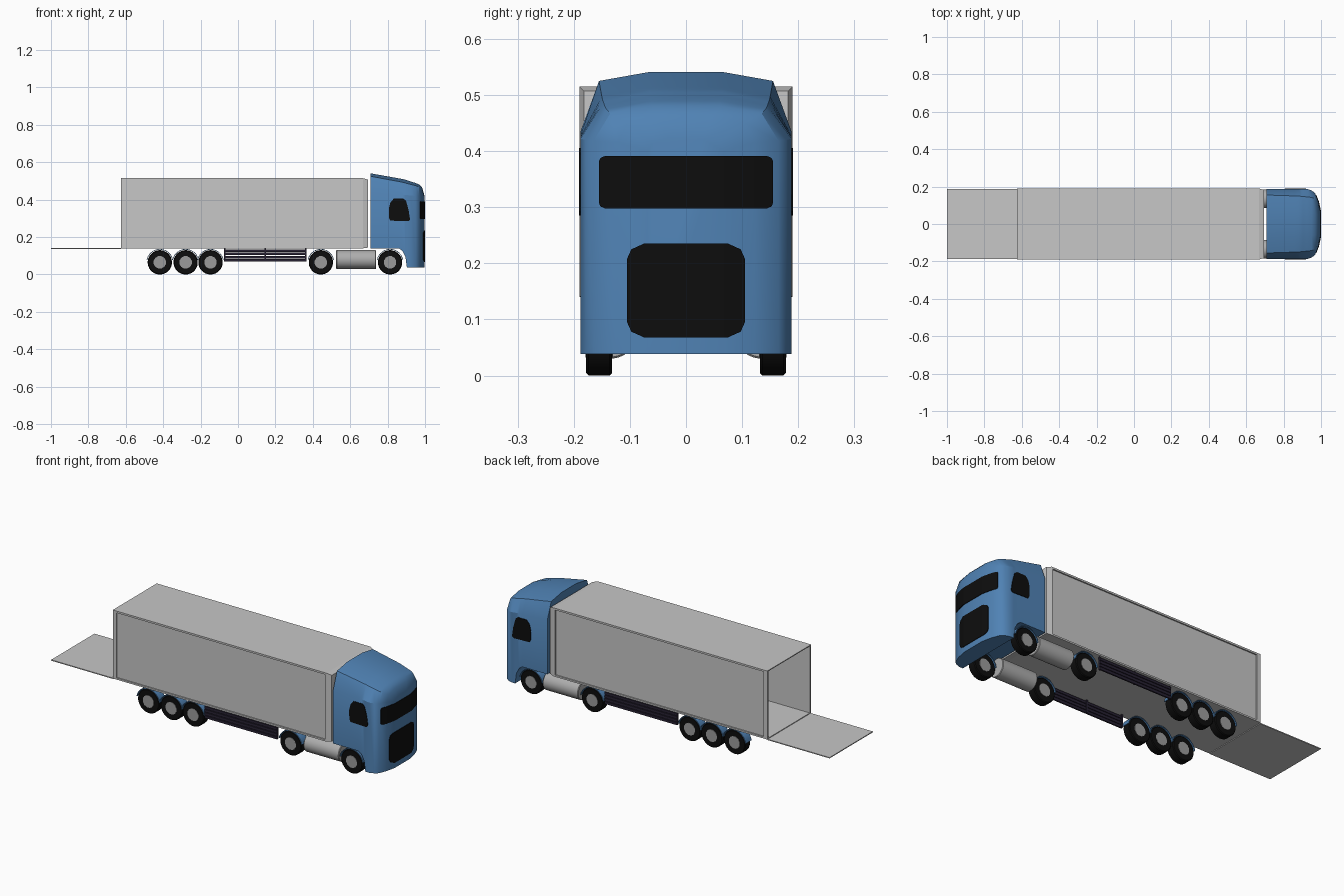
import bpy, bmesh, math
from mathutils import Matrix

if "Cube" in bpy.data.objects:
    bpy.data.objects.remove(bpy.data.objects["Cube"])


def mat(name, r, g, b):
    m = bpy.data.materials.new(name)
    m.diffuse_color = (r, g, b, 1)
    m.use_nodes = True
    m.node_tree.nodes["Principled BSDF"].inputs["Base Color"].default_value = m.diffuse_color
    return m


BLUE = mat("cab_blue", 0.08, 0.225, 0.46)
GREY = mat("trailer_grey", 0.57, 0.57, 0.57)
METAL = mat("tank_metal", 0.42, 0.42, 0.42)
RIM = mat("rim_grey", 0.33, 0.33, 0.33)
BLACK = mat("black", 0.004, 0.004, 0.004)
GUARD = mat("guard_dark", 0.02, 0.015, 0.032)


def finish(bm, name, material, smooth=None):
    bmesh.ops.recalc_face_normals(bm, faces=bm.faces)
    me = bpy.data.meshes.new(name)
    bm.to_mesh(me)
    bm.free()
    ob = bpy.data.objects.new(name, me)
    bpy.context.collection.objects.link(ob)
    me.materials.append(material)
    if smooth:
        bpy.ops.object.select_all(action='DESELECT')
        ob.select_set(True)
        bpy.context.view_layer.objects.active = ob
        bpy.ops.object.shade_smooth_by_angle(angle=math.radians(smooth))
    return ob


def add_box(bm, x0, x1, y0, y1, z0, z1):
    m = Matrix.Translation(((x0 + x1) / 2, (y0 + y1) / 2, (z0 + z1) / 2))
    bmesh.ops.create_cube(bm, size=1, matrix=m @ Matrix.Diagonal((x1 - x0, y1 - y0, z1 - z0, 1)))


def boxes(name, material, *dims):
    bm = bmesh.new()
    for d in dims:
        add_box(bm, *d)
    return finish(bm, name, material)


def loft(name, material, rings, smooth=None):
    """Skin closed rings of equal length and cap both ends."""
    bm = bmesh.new()
    vs = [[bm.verts.new(p) for p in r] for r in rings]
    n = len(vs[0])
    for a, b in zip(vs, vs[1:]):
        for i in range(n):
            j = (i + 1) % n
            bm.faces.new((a[i], a[j], b[j], b[i]))
    bm.faces.new(vs[0])
    bm.faces.new(vs[-1])
    return finish(bm, name, material, smooth)


def cylinder(name, material, axis, centre, r, length, seg, bevel=0.0):
    """Cylinder with rounded end edges, along x or y."""
    h = length / 2
    prof = [(-h, r - bevel), (-h + bevel, r), (h - bevel, r), (h, r - bevel)] if bevel else [(-h, r), (h, r)]
    rings = []
    for d, rad in prof:
        ring = []
        for i in range(seg):
            a = 2 * math.pi * (i + 0.5) / seg
            u, v = rad * math.cos(a), rad * math.sin(a)
            off = (d, u, v) if axis == 'x' else (u, d, v)
            ring.append([c + o for c, o in zip(centre, off)])
        rings.append(ring)
    return loft(name, material, rings, 35)


# ---- cab: cross-sections along x (x, bottom, half width, shoulder z, roof edge y/z, crown y/z)
stations = [
    (0.708, 0.14, 0.188, 0.435, 0.155, 0.525, 0.065, 0.541),
    (0.86, 0.14, 0.188, 0.428, 0.15, 0.497, 0.065, 0.514),
    (0.88, 0.125, 0.188, 0.427, 0.149, 0.493, 0.065, 0.510),
    (0.895, 0.095, 0.188, 0.425, 0.148, 0.489, 0.065, 0.507),
    (0.903, 0.038, 0.188, 0.425, 0.147, 0.487, 0.065, 0.504),
    (0.925, 0.038, 0.188, 0.422, 0.145, 0.481, 0.065, 0.497),
    (0.95, 0.038, 0.179, 0.420, 0.142, 0.475, 0.062, 0.489),
    (0.968, 0.038, 0.165, 0.418, 0.135, 0.467, 0.06, 0.481),
    (0.985, 0.038, 0.122, 0.415, 0.105, 0.450, 0.05, 0.464),
    (0.997, 0.038, 0.068, 0.400, 0.058, 0.415, 0.03, 0.422),
]
rings = []
for x, zb, w, zs, ym, zm, yt, zt in stations:
    half = [(w, zb), (w, zs), (ym, zm), (yt, zt)]
    rings.append([(x, y, z) for y, z in half] + [(x, -y, z) for y, z in reversed(half)])
loft("cab", BLUE, rings, 32)


def nose_x(y):
    """Front surface of the cab at sideways position y."""
    y = abs(y)
    pts = [(s[2], s[0]) for s in reversed(stations[5:])]
    if y <= pts[0][0]:
        return pts[0][1]
    for (y0, x0), (y1, x1) in zip(pts, pts[1:]):
        if y <= y1:
            return x0 + (x1 - x0) * (y - y0) / (y1 - y0)
    return pts[-1][1]


def front_plate(name, w, z0, z1, cut):
    """Thin dark plate that follows the nose, with cut corners."""
    half = sorted({w, w - cut * 0.25, w - cut, 0.068} | ({0.122} if w > 0.122 else set()))
    ys = [-y for y in reversed(half)] + half
    rings = []
    for y in ys:
        e = w - abs(y)
        c = 0 if e >= cut else (cut - e) * (0.45 if e > 0 else 0.9)
        x = nose_x(y)
        rings.append([(x - 0.002, y, z0 + c), (x + 0.003, y, z0 + c),
                      (x + 0.003, y, z1 - c), (x - 0.002, y, z1 - c)])
    loft(name, BLACK, rings)


front_plate("windshield", 0.155, 0.298, 0.391, 0.01)
front_plate("front_grille", 0.105, 0.068, 0.235, 0.03)

# ---- side windows
window = [(0.808, 0.30), (0.815, 0.288), (0.91, 0.285), (0.92, 0.293), (0.912, 0.345),
          (0.898, 0.395), (0.885, 0.405), (0.832, 0.405), (0.815, 0.385), (0.806, 0.35)]
for s, side in ((1, "left"), (-1, "right")):
    loft(side + "_window", BLACK, [[(x, s * y, z) for x, z in window] for y in (0.186, 0.191)])

# ---- trailer: open box with framed, recessed sides
X0, X1, W, ZB, ZT = -0.625, 0.668, 0.19, 0.14, 0.515
boxes("trailer_floor_and_roof", GREY,
      (X0, X1, -0.186, 0.186, ZB, ZB + 0.005), (X0, X1, -0.186, 0.186, ZT - 0.005, ZT))
for s, side in ((1, "left"), (-1, "right")):
    a, b = sorted((s * 0.178, s * 0.183))
    boxes(side + "_side_panel", GREY, (X0, X1, a, b, ZB, ZT))
    a, b = sorted((s * 0.183, s * W))
    boxes(side + "_side_frame", GREY,
          (X0, X1, a, b, ZB, 0.149), (X0, X1, a, b, 0.505, ZT),
          (X0, -0.603, a, b, 0.149, 0.505), (0.66, X1, a, b, 0.149, 0.505))
loft("trailer_nose", GREY,
     [[(x, y * (W - c), z) for y, z in ((-1, ZB + c * 0.5), (1, ZB + c * 0.5), (1, ZT - c), (-1, ZT - c))]
      for x, c in ((X1, 0), (0.695, 0.008))])
boxes("tailgate_ramp", GREY, (-1.0, X0, -0.187, 0.187, 0.136, 0.141))

# ---- wheels, hubs, mudguards, tanks and side guards, on both sides
axles = [-0.418, -0.28, -0.147, 0.443, 0.813]
for s, side in ((1, "left"), (-1, "right")):
    for n, x in enumerate(axles, 1):
        c = (x, s * 0.155, 0.065)
        cylinder(f"{side}_tyre_{n}", BLACK, 'y', c, 0.065, 0.046, 32, 0.004)
        cylinder(f"{side}_hub_{n}", RIM, 'y', c, 0.034, 0.049, 12)
        arc = []
        for i in range(13):
            t = math.radians(10 + 160 * i / 12)
            arc.append([(x + r * math.cos(t), s * y, 0.065 + r * math.sin(t))
                        for r, y in ((0.068, 0.13), (0.0715, 0.13), (0.0715, 0.18), (0.068, 0.18))])
        loft(f"{side}_mudguard_{n}", BLUE, arc, 30)
    cylinder(side + "_fuel_tank", METAL, 'x', (0.632, s * 0.135, 0.08), 0.05, 0.214, 32, 0.003)
    a, b = sorted((s * 0.176, s * 0.184))
    slats = [(-0.075, 0.365, a, b, z, z + 0.0135) for z in (0.069, 0.086, 0.103, 0.120)]
    a2, b2 = sorted((s * 0.172, s * 0.179))
    posts = [(x - 0.004, x + 0.004, a2, b2, 0.069, 0.14) for x in (-0.071, 0.145, 0.361)]
    boxes(side + "_side_guard", GUARD, *slats, *posts)
